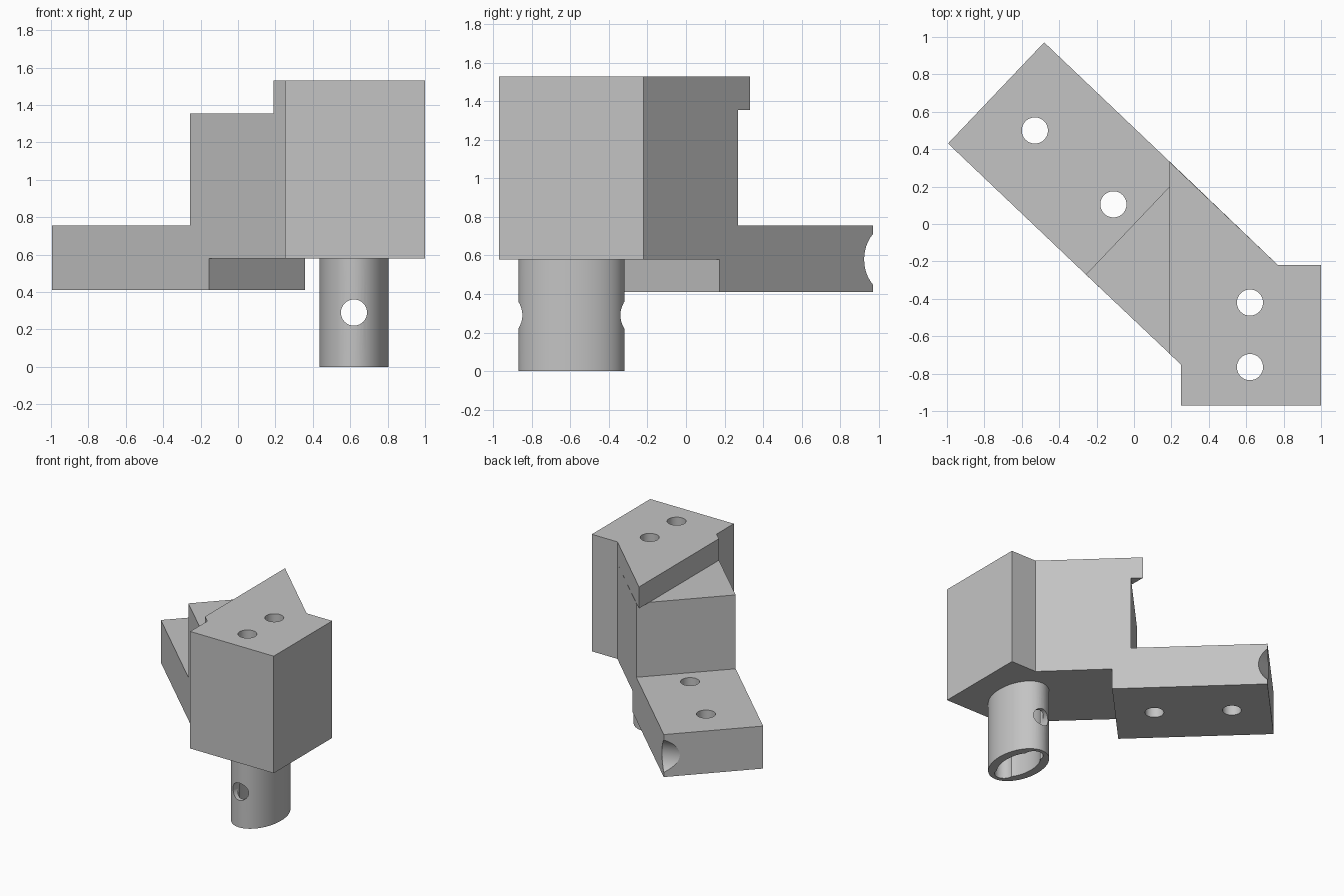
import bpy, bmesh, math
from mathutils import Matrix, Vector

if "Cube" in bpy.data.objects:
    bpy.data.objects.remove(bpy.data.objects["Cube"], do_unlink=True)

grey = bpy.data.materials.new("light grey")
colour = (0.55, 0.55, 0.55, 1)
grey.diffuse_color = colour
grey.use_nodes = True
grey.node_tree.nodes["Principled BSDF"].inputs["Base Color"].default_value = colour

# Arm frame: "along" runs towards the free end, "across" over its width
along = Vector((-0.725, 0.689))
across = Vector((0.689, 0.725))
HALF = 0.373
HOLE = 0.07


def arm(s, u):
    return along * s + across * u


def make(name, bm):
    bmesh.ops.recalc_face_normals(bm, faces=bm.faces)
    mesh = bpy.data.meshes.new(name)
    bm.to_mesh(mesh)
    bm.free()
    mesh.materials.append(grey)
    obj = bpy.data.objects.new(name, mesh)
    bpy.context.collection.objects.link(obj)
    return obj


def prism(name, outline, low, high):
    bm = bmesh.new()
    face = bm.faces.new([bm.verts.new((x, y, low)) for x, y in outline])
    new = bmesh.ops.extrude_face_region(bm, geom=[face])["geom"]
    bmesh.ops.translate(bm, vec=(0, 0, high - low),
                        verts=[v for v in new if isinstance(v, bmesh.types.BMVert)])
    return make(name, bm)


def rod(name, centre, rx, ry, length, axis=(0, 0, 1), sides=64):
    bm = bmesh.new()
    turn = Vector(axis).to_track_quat("Z", "Y").to_matrix().to_4x4()
    bmesh.ops.create_cone(bm, cap_ends=True, segments=sides, radius1=1, radius2=1, depth=length,
                          matrix=Matrix.Translation(centre) @ turn @ Matrix.Diagonal((rx, ry, 1, 1)))
    return make(name, bm)


def combine(target, tool, operation):
    mod = target.modifiers.new("combine", "BOOLEAN")
    mod.object = tool
    mod.operation = operation
    mod.solver = "EXACT"
    with bpy.context.temp_override(object=target, active_object=target):
        bpy.ops.object.modifier_apply(modifier=mod.name)
    bpy.data.objects.remove(tool, do_unlink=True)


# Main block, with its square front part and a rear face square to the arm
front = [(0.25, -0.97), (1, -0.97), (1, -0.22), (0.77, -0.22)]
bracket = prism("angled_bracket",
                [(0.25, -0.75)] + front + [arm(0, HALF), arm(0, -HALF)], 0.58, 1.355)

# Raised top with overhanging corner
combine(bracket, prism("raised_top", [(0.25, -0.75)] + front + [(0.19, 0.332), (0.19, -0.694)],
                       1.355, 1.53), "UNION")

# Low arm
combine(bracket, prism("low_arm", [arm(s, u * HALF) for s, u in
                                   ((-0.14, -1), (1.017, -1), (1.017, 1), (-0.14, 1))],
                       0.41, 0.755), "UNION")

# Oval post under the front block
POST = (0.62, -0.595)
combine(bracket, rod("oval_post", (*POST, 0.3), 0.185, 0.275, 0.6), "UNION")

# Post hollow and cross hole
combine(bracket, rod("post_hollow", (*POST, 0.24), 0.12, 0.205, 0.68), "DIFFERENCE")
combine(bracket, rod("cross_hole", (*POST, 0.29), HOLE, HOLE, 0.9, (0, 1, 0), 48), "DIFFERENCE")

# Vertical bolt holes
for x, y in ((0.62, -0.42), (0.62, -0.765), (-0.53, 0.5), (-0.11, 0.105)):
    combine(bracket, rod("bolt_hole", (x, y, 0.8), HOLE, HOLE, 2, sides=48), "DIFFERENCE")

# Rounded notch at the outer corner of the arm
combine(bracket, rod("corner_notch", (-0.516, 1.084, 0.58), 0.177, 0.177, 0.8,
                     (0.954, 0.3, 0)), "DIFFERENCE")

bpy.ops.object.select_all(action="DESELECT")
bracket.select_set(True)
bpy.context.view_layer.objects.active = bracket
bpy.ops.object.shade_smooth_by_angle(angle=math.radians(25))
